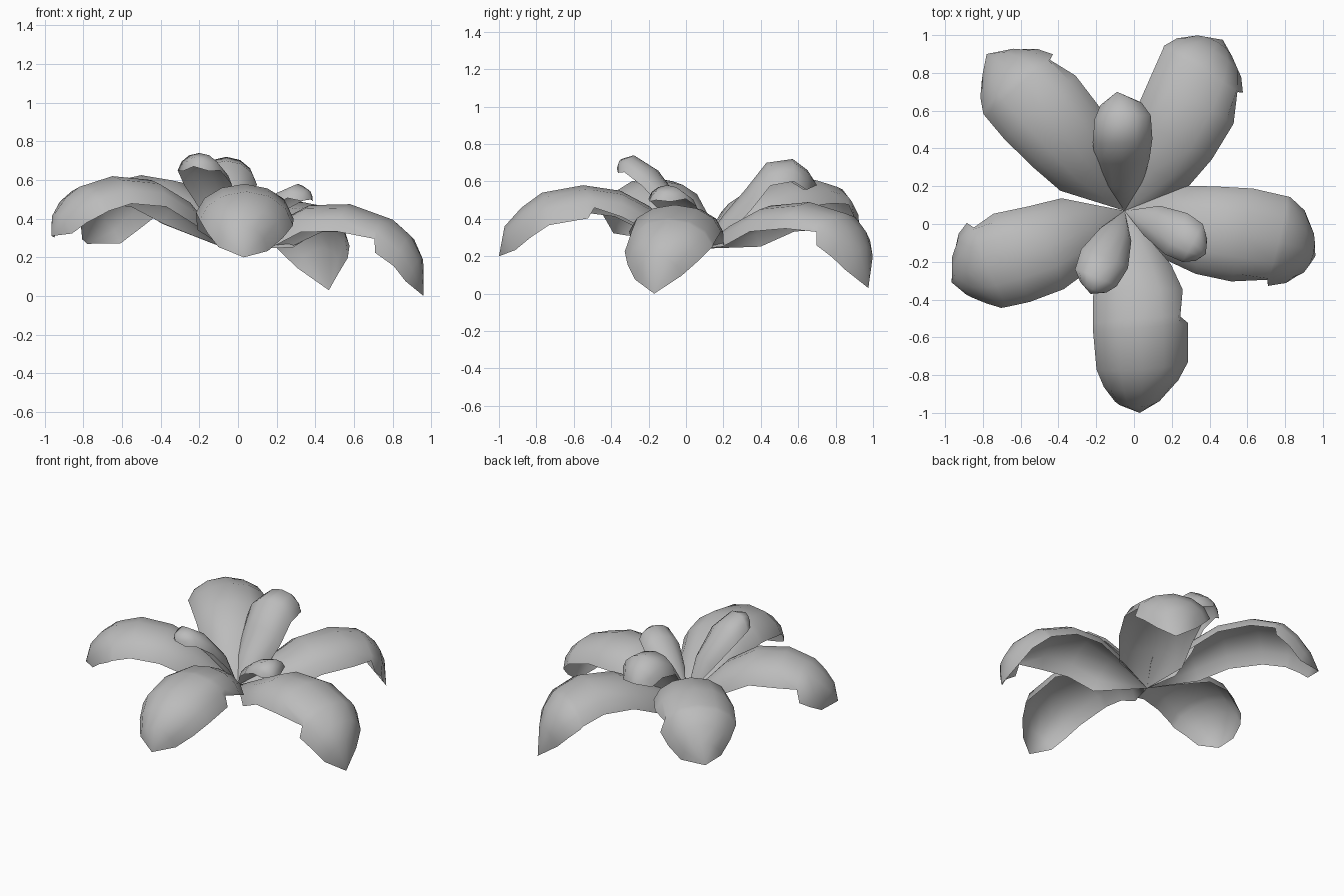
import bpy, bmesh, math
from mathutils import Vector

if "Cube" in bpy.data.objects:
    bpy.data.objects.remove(bpy.data.objects["Cube"])

mat = bpy.data.materials.new("petal grey")
mat.diffuse_color = (0.5, 0.5, 0.5, 1)
mat.use_nodes = True
mat.node_tree.nodes["Principled BSDF"].inputs["Base Color"].default_value = mat.diffuse_color

CENTRE = (-0.05, 0.07, 0.24)
ANGLES = [math.radians(a) for a in (-82, -55, -28, 0, 28, 55, 82)]
UP = Vector((0, 0, 1))


def petal(name, spine, widths, drop, notch=None, tilt=0.5):
    """Arched one-sheet petal swept along a spine; notch = (station, side, position)."""
    pts = [Vector(p) for p in [CENTRE] + spine]
    w = [0.0] + list(widths)
    wmax = max(w)
    cut, side = len(pts), 0
    if notch:  # extra station whose edge is pulled in
        k, side, t = notch
        pts.insert(k + 1, pts[k].lerp(pts[k + 1], t))
        w.insert(k + 1, w[k] + (w[k + 1] - w[k]) * t)
        cut = k + 1
    axis = pts[-1] - pts[0]
    right = Vector((axis.x, axis.y, 0)).normalized().cross(UP)
    bm = bmesh.new()
    rows = []
    last = len(pts) - 1
    for j, p in enumerate(pts):
        if j in (0, last):  # pointed ends
            rows.append([bm.verts.new(p)] * len(ANGLES))
            continue
        d = (pts[j + 1] - pts[j - 1]).normalized()
        up = (right.cross(d).normalized() * tilt + UP).normalized()
        row = []
        for i, a in enumerate(ANGLES):
            dep = drop * (w[j] / wmax) ** 0.4 * (1 - math.cos(a)) * 1.1
            s = math.sin(a) * w[j]
            if j > cut:  # the outer end hangs lower, most on the notched side
                dep *= 1.25 if a * side > 0 else 1.05
            if j == cut and i == (6 if side > 0 else 0):
                s *= 0.86
                dep *= 0.8
            row.append(bm.verts.new(p + right * s - up * dep))
        rows.append(row)
    for a, b in zip(rows, rows[1:]):
        for i in range(len(ANGLES) - 1):
            loop = []
            for v in (a[i], a[i + 1], b[i + 1], b[i]):
                if v not in loop:
                    loop.append(v)
            bm.faces.new(loop)
    me = bpy.data.meshes.new(name)
    bm.to_mesh(me)
    bm.free()
    me.materials.append(mat)
    ob = bpy.data.objects.new(name, me)
    bpy.context.collection.objects.link(ob)
    bpy.ops.object.select_all(action='DESELECT')
    ob.select_set(True)
    bpy.context.view_layer.objects.active = ob
    bpy.ops.object.shade_smooth_by_angle(angle=math.radians(60))


# Five large drooping petals
BIG = (0.205, 0.24, 0.255, 0.245, 0.20, 0.13, 0)
petal("petal_right", [(.20, .01, .38), (.37, -.03, .47), (.58, -.06, .475), (.80, -.10, .395),
                      (.895, -.13, .31), (.95, -.16, .20), (.96, -.17, 0)], BIG, .15, (3, 1, .85))
petal("petal_front", [(-.01, -.20, .47), (.02, -.35, .55), (.035, -.55, .58), (.045, -.77, .54),
                      (.04, -.88, .46), (.03, -.97, .36), (.03, -1.0, .20)], BIG, .15, (2, -1, .75))
petal("petal_left", [(-.28, -.04, .50), (-.45, -.12, .60), (-.65, -.18, .62), (-.82, -.23, .565),
                     (-.89, -.25, .51), (-.945, -.285, .43), (-.965, -.31, .31)], BIG, .15, (3, 1, .75))
petal("petal_back_left", [(-.22, .29, .50), (-.35, .45, .60), (-.50, .62, .625), (-.635, .765, .58),
                          (-.69, .83, .50), (-.735, .875, .40), (-.78, .90, .27)], BIG, .15, (3, 1, .8))
petal("petal_back_right", [(.10, .28, .38), (.20, .45, .47), (.31, .66, .49), (.385, .85, .43),
                           (.42, .92, .35), (.44, .965, .25), (.47, .975, .03)], BIG, .15, (3, 1, .8))

# Three small raised petals in the middle
petal("inner_petal_back", [(-.06, .20, .42), (-.06, .32, .56), (-.06, .43, .70), (-.06, .57, .72),
                           (-.07, .65, .66), (-.09, .70, .58)], (.11, .145, .16, .15, .11, 0), .13, tilt=.2)
petal("inner_petal_right", [(.09, .02, .44), (.22, -.05, .54), (.31, -.10, .58),
                            (.36, -.14, .55), (.38, -.16, .50)], (.09, .125, .115, .065, 0), .08, tilt=.1)
petal("inner_petal_front", [(-.09, -.04, .50), (-.15, -.17, .67), (-.20, -.28, .74),
                            (-.22, -.345, .72), (-.23, -.37, .67)], (.09, .135, .12, .075, 0), .10, tilt=.3)
